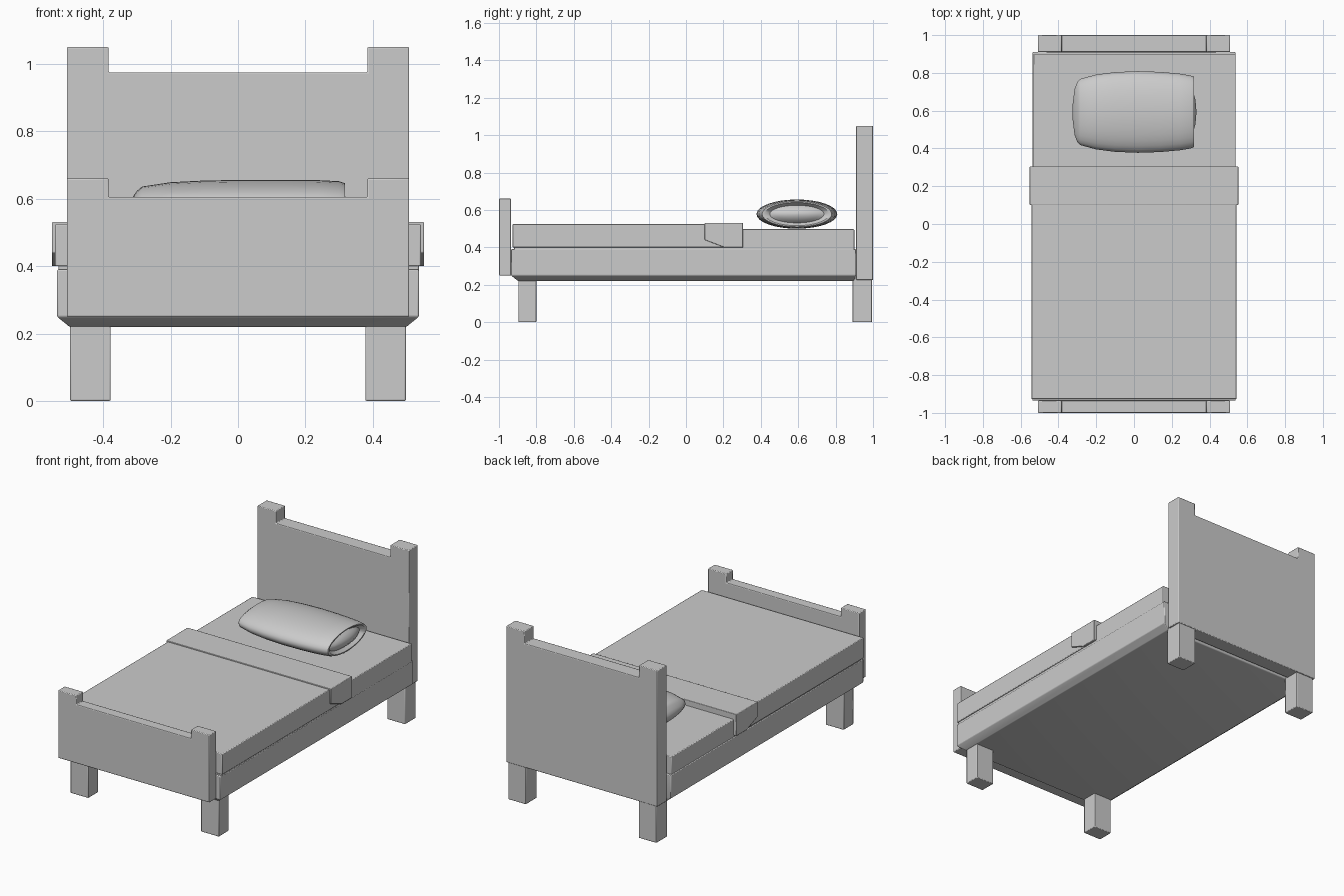
import bpy, bmesh, math

if "Cube" in bpy.data.objects:
    bpy.data.objects.remove(bpy.data.objects["Cube"])


def finish(name, bm, bevel=0.004):
    bmesh.ops.recalc_face_normals(bm, faces=bm.faces)
    me = bpy.data.meshes.new(name)
    bm.to_mesh(me)
    bm.free()
    ob = bpy.data.objects.new(name, me)
    bpy.context.collection.objects.link(ob)
    bpy.ops.object.select_all(action='DESELECT')
    bpy.context.view_layer.objects.active = ob
    ob.select_set(True)
    bpy.ops.object.shade_smooth_by_angle(angle=math.radians(40))
    if bevel:
        mod = ob.modifiers.new("soft_edges", 'BEVEL')
        mod.width, mod.segments, mod.limit_method = bevel, 2, 'ANGLE'
    return ob


def extrude(name, profile, vec, bevel=0.004):
    """Extrude a closed 3D outline along a vector."""
    bm = bmesh.new()
    face = bm.faces.new([bm.verts.new(p) for p in profile])
    res = bmesh.ops.extrude_face_region(bm, geom=[face])
    verts = [g for g in res['geom'] if isinstance(g, bmesh.types.BMVert)]
    bmesh.ops.translate(bm, vec=vec, verts=verts)
    return finish(name, bm, bevel)


def box(name, x0, x1, y0, y1, z0, z1):
    return extrude(name, [(x0, y0, z0), (x1, y0, z0), (x1, y1, z0), (x0, y1, z0)],
                   (0, 0, z1 - z0))


def loft(name, sections, center, n=32):
    """Elliptical sections (x, half depth, half height), closed to a point at both ends."""
    bm = bmesh.new()
    rings = []
    for x, hy, hz in sections:
        rings.append([bm.verts.new((x, center[0] + hy * math.cos(2 * math.pi * i / n),
                                    center[1] + hz * math.sin(2 * math.pi * i / n)))
                      for i in range(n)])
    for a, b in zip(rings, rings[1:]):
        for i in range(n):
            j = (i + 1) % n
            bm.faces.new((a[i], a[j], b[j], b[i]))
    bm.faces.new(rings[0])
    bm.faces.new(rings[-1])
    return finish(name, bm, 0)


# Headboard and footboard: panel with raised post ends
def end_board(name, y0, y1, bottom, panel_top, post_top):
    xo, xi = 0.508, 0.384
    pts = [(-xo, bottom), (xo, bottom), (xo, post_top), (xi, post_top),
           (xi, panel_top), (-xi, panel_top), (-xi, post_top), (-xo, post_top)]
    extrude(name, [(x, y0, z) for x, z in pts], (0, y1 - y0, 0))


end_board("headboard", 0.91, 1.0, 0.225, 0.975, 1.05)
end_board("footboard", -1.0, -0.935, 0.25, 0.605, 0.66)

# Legs
for side, s in (("left", -1), ("right", 1)):
    xa, xb = sorted((s * 0.378, s * 0.498))
    box(f"front_leg_{side}", xa, xb, -0.895, -0.80, 0, 0.23)
    box(f"back_leg_{side}", xa, xb, 0.89, 0.995, 0, 0.24)

# Bed frame with chamfered underside
bm = bmesh.new()
rings = []
for inset, z in ((0.037, 0.22), (0, 0.25), (0, 0.39)):
    x, y0, y1 = 0.537 - inset, -0.935 + inset, 0.91 - inset * 0.4
    rings.append([bm.verts.new(p) for p in
                  ((-x, y0, z), (x, y0, z), (x, y1, z), (-x, y1, z))])
for a, b in zip(rings, rings[1:]):
    for i in range(4):
        j = (i + 1) % 4
        bm.faces.new((a[i], a[j], b[j], b[i]))
bm.faces.new(rings[0])
bm.faces.new(rings[-1])
finish("bed_frame", bm)

# Mattress, blanket and its turned-down fold
box("mattress", -0.533, 0.537, -0.92, 0.90, 0.385, 0.497)
box("blanket", -0.543, 0.543, -0.927, 0.30, 0.40, 0.525)
fold = [(0.10, 0.531), (0.305, 0.531), (0.305, 0.40), (0.205, 0.40), (0.10, 0.44)]
extrude("blanket_fold", [(-0.552, y, z) for y, z in fold], (1.104, 0, 0), 0.003)

# Pillow: tapered closed end, open case lip with the cushion bulging inside
loft("pillow", [(-0.325, 0.04, 0.008), (-0.315, 0.12, 0.024), (-0.30, 0.16, 0.045),
                (-0.285, 0.175, 0.058), (-0.20, 0.198, 0.071), (-0.10, 0.211, 0.076),
                (0.02, 0.216, 0.078), (0.14, 0.212, 0.078), (0.24, 0.203, 0.077),
                (0.30, 0.193, 0.074), (0.318, 0.186, 0.068), (0.318, 0.172, 0.062),
                (0.298, 0.145, 0.047), (0.312, 0.115, 0.036), (0.325, 0.065, 0.02),
                (0.33, 0.01, 0.004)], (0.593, 0.578))
